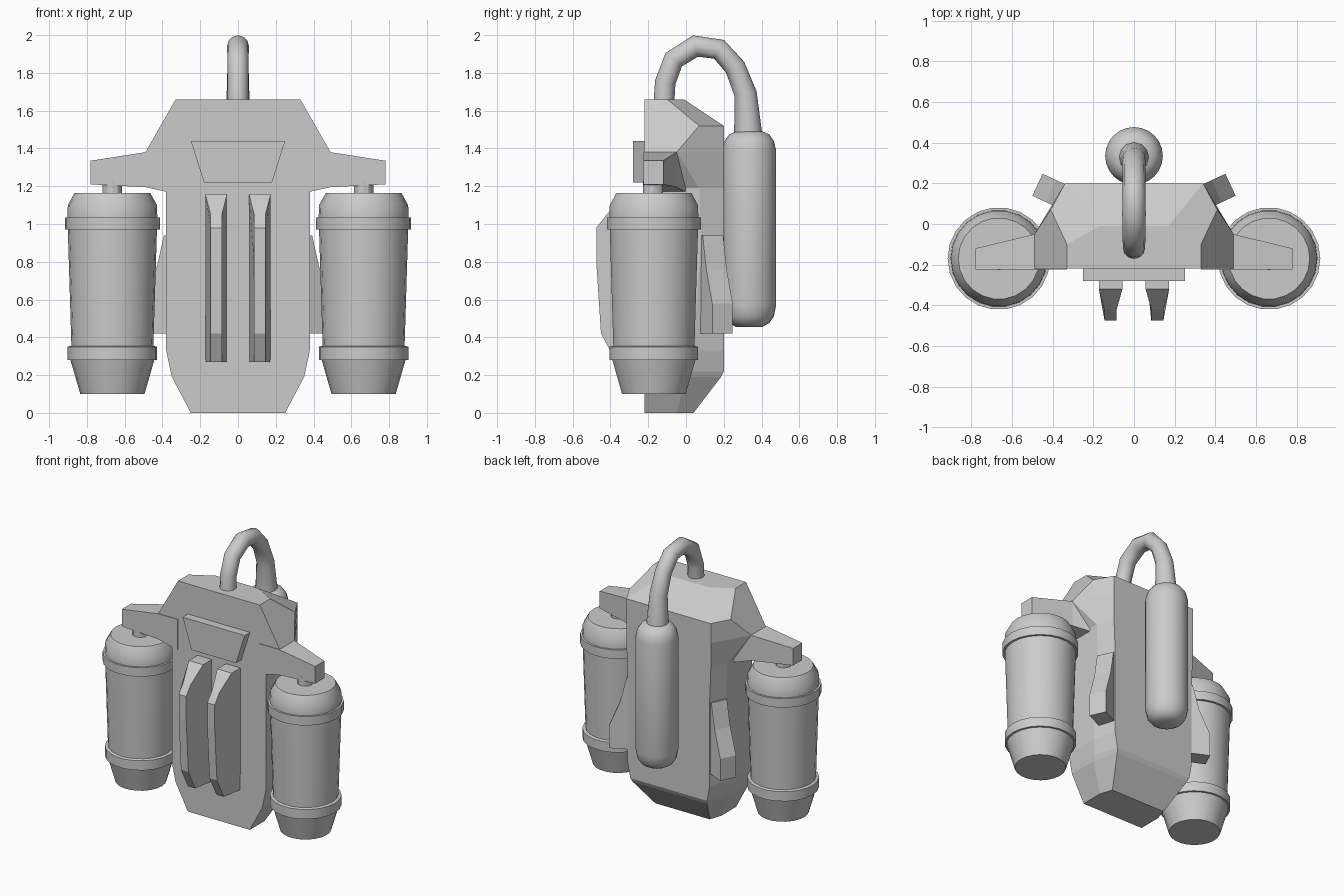
import bpy, bmesh
from math import sin, cos, pi, radians
from mathutils import Vector

if "Cube" in bpy.data.objects:
    bpy.data.objects.remove(bpy.data.objects["Cube"])


def loft(name, rings, smooth=None):
    """Skin matching closed rings of points and cap both ends."""
    bm = bmesh.new()
    vs = [[bm.verts.new(p) for p in r] for r in rings]
    n = len(vs[0])
    for a, b in zip(vs, vs[1:]):
        for i in range(n):
            j = (i + 1) % n
            bm.faces.new((a[i], a[j], b[j], b[i]))
    bm.faces.new(vs[0][::-1])
    bm.faces.new(vs[-1])
    bmesh.ops.recalc_face_normals(bm, faces=bm.faces)
    me = bpy.data.meshes.new(name)
    bm.to_mesh(me)
    bm.free()
    if smooth:
        me.shade_smooth()
        me.set_sharp_from_angle(angle=radians(smooth))
    ob = bpy.data.objects.new(name, me)
    bpy.context.collection.objects.link(ob)
    return ob


def lathe(name, cx, cy, profile, sides, smooth=30):
    """Turn (radius, z) pairs about a vertical axis."""
    return loft(name, [[(cx + r * cos(2 * pi * i / sides), cy + r * sin(2 * pi * i / sides), z)
                        for i in range(sides)] for r, z in profile], smooth)


def box_ring(x, y0, y1, z0, z1):
    return [(x, y0, z0), (x, y1, z0), (x, y1, z1), (x, y0, z1)]


# Main pack: z, front half-width, side corner (x, y), back corner (x, y)
F = -0.22
levels = [
    (0.00, 0.25, 0.25, -0.05, 0.22, 0.04),
    (0.19, 0.35, 0.35, 0.00, 0.30, 0.185),
    (0.22, 0.357, 0.357, 0.02, 0.31, 0.20),
    (0.33, 0.38, 0.38, 0.04, 0.33, 0.20),
    (0.93, 0.38, 0.38, 0.08, 0.33, 0.20),
    (1.19, 0.38, 0.38, 0.07, 0.34, 0.20),
    (1.38, 0.49, 0.49, -0.05, 0.34, 0.20),
    (1.52, 0.41, 0.41, 0.07, 0.34, 0.20),
    (1.66, 0.33, 0.33, -0.10, 0.17, -0.01),
]
loft("pack_body", [[(-f, F, z), (f, F, z), (mx, my, z), (bx, by, z), (-bx, by, z), (-mx, my, z)]
                   for z, f, mx, my, bx, by in levels])

# Chest panel
loft("front_panel", [[(-0.18, y, 1.22), (0.18, y, 1.22), (0.25, y, 1.44), (-0.25, y, 1.44)]
                     for y in (-0.28, -0.2)])

# Parts repeated on both sides
thruster = [(0.17, 0.10), (0.222, 0.28), (0.237, 0.28), (0.237, 0.35), (0.217, 0.355),
            (0.236, 0.97), (0.252, 0.97), (0.252, 1.035), (0.238, 1.035), (0.236, 1.10), (0.20, 1.165)]
fin_profile = [(-0.2, 1.16), (-0.32, 1.16), (-0.42, 1.05), (-0.475, 0.98), (-0.475, 0.8),
               (-0.45, 0.42), (-0.37, 0.27), (-0.2, 0.27)]
for s, side in ((-1, "left"), (1, "right")):
    # Shoulder arm
    loft(side + "_arm", [box_ring(s * 0.33, -0.225, 0.02, 1.16, 1.38),
                         box_ring(s * 0.49, -0.225, -0.05, 1.195, 1.38),
                         box_ring(s * 0.78, -0.225, -0.12, 1.21, 1.335)])
    # Thruster and its mount
    lathe(side + "_thruster", s * 0.665, -0.17, thruster, 22)
    lathe(side + "_thruster_mount", s * 0.665, -0.175, [(0.052, 1.14), (0.052, 1.23)], 12)
    # Tapered front fin
    rings = []
    for e in (-1, 1):
        rings.append([(s * (0.115 + e * (0.058 if y > -0.35 else 0.03)), y, z) for y, z in fin_profile])
    loft(side + "_front_fin", rings)
    # Rear side bracket, angled out of the bevelled flank
    out, across = Vector((s * 0.9, 0.42, 0)), Vector((s * -0.42, 0.9, 0))
    root = Vector((s * 0.34, 0.13, 0))
    rings = []
    for z, d in ((0.42, 0.15), (0.58, 0.15), (0.76, 0.075), (0.94, 0.03)):
        up = Vector((0, 0, z))
        rings.append([root + out * o + across * w + up
                      for o, w in ((-0.08, -0.06), (d, -0.06), (d, 0.06), (-0.08, 0.06))])
    loft(side + "_side_bracket", rings)

# Rear tank
lathe("rear_tank", 0, 0.335, [(0.07, 0.455), (0.105, 0.475), (0.13, 0.51), (0.142, 0.57), (0.142, 1.39),
                              (0.13, 1.44), (0.105, 1.475), (0.07, 1.49)], 24, 40)

# Hose from tank to pack top: y, z, radius
path = [(0.33, 1.46, 0.075), (0.315, 1.69, 0.06), (0.26, 1.83, 0.056), (0.175, 1.925, 0.056),
        (0.05, 1.942, 0.058), (-0.065, 1.87, 0.056), (-0.11, 1.75, 0.055), (-0.118, 1.62, 0.055)]
rings = []
for i, (y, z, r) in enumerate(path):
    a, b = path[max(i - 1, 0)], path[min(i + 1, len(path) - 1)]
    t = Vector((0, b[0] - a[0], b[1] - a[1])).normalized()
    n = Vector((0, -t.z, t.y))
    rings.append([Vector((0, y, z)) + r * (Vector((cos(k * pi / 6), 0, 0)) + n * sin(k * pi / 6))
                  for k in range(12)])
loft("hose", rings, 50)
